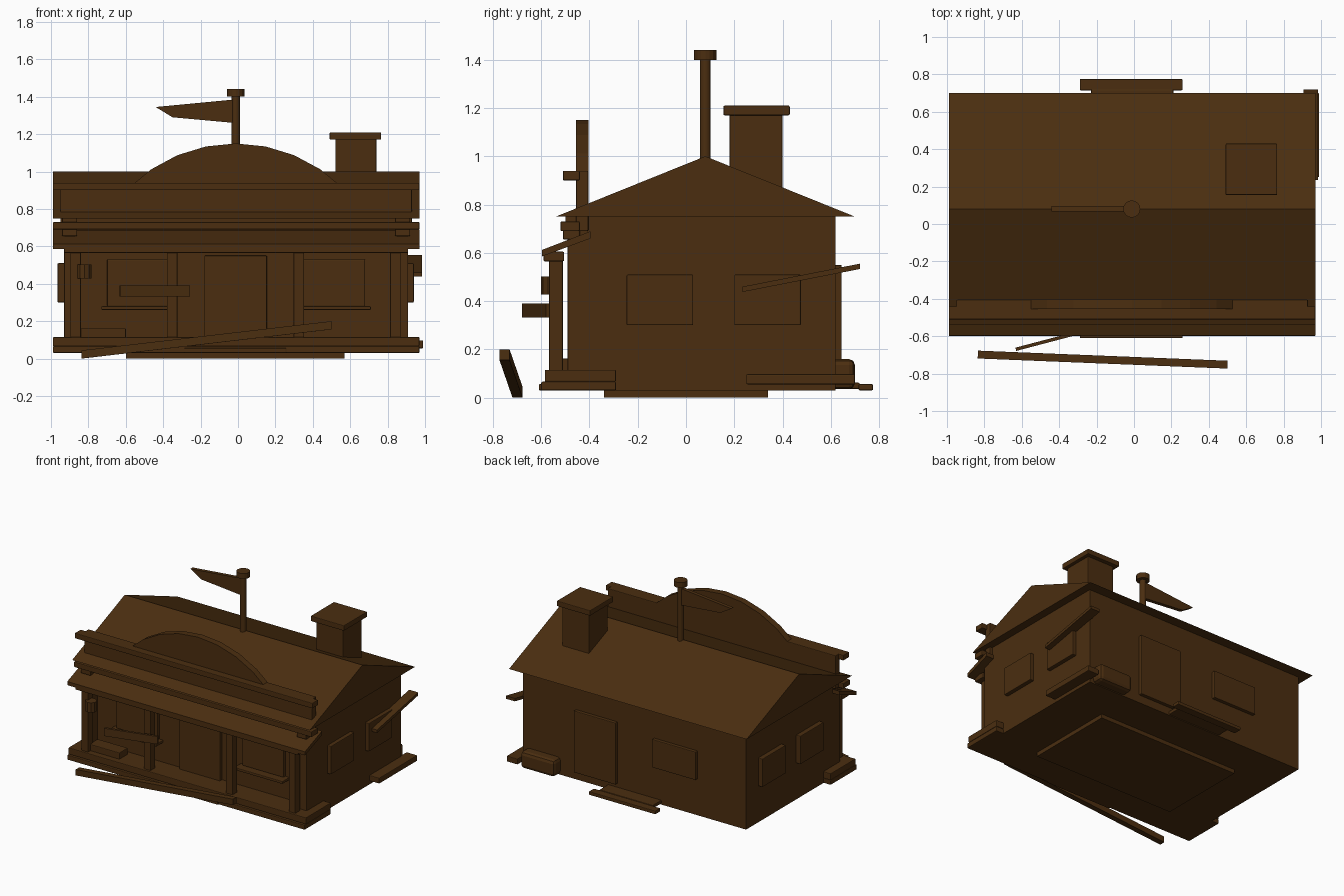
import bpy, bmesh, math
from mathutils import Vector, Matrix

old = bpy.data.objects.get("Cube")
if old:
    bpy.data.objects.remove(old, do_unlink=True)

wood = bpy.data.materials.new("dark brown wood")
wood.use_nodes = True
brown = (0.07, 0.027, 0.005, 1)
wood.diffuse_color = brown
wood.node_tree.nodes["Principled BSDF"].inputs["Base Color"].default_value = brown


def finish(name, bm, bevel=0.0):
    bmesh.ops.recalc_face_normals(bm, faces=bm.faces)
    mesh = bpy.data.meshes.new(name)
    bm.to_mesh(mesh)
    bm.free()
    mesh.materials.append(wood)
    obj = bpy.data.objects.new(name, mesh)
    bpy.context.collection.objects.link(obj)
    if bevel:
        mod = obj.modifiers.new("soft edges", 'BEVEL')
        mod.width = bevel
        mod.segments = 2
    return obj


def box(name, x, y, z, bevel=0.005):
    """Box from its x, y and z ranges."""
    bm = bmesh.new()
    bmesh.ops.create_cube(bm, size=1)
    for v in bm.verts:
        v.co = [(a + b) / 2 + c * (b - a) for (a, b), c in zip((x, y, z), v.co)]
    return finish(name, bm, bevel)


def cylinder(name, x, y, z, radius, sides=16):
    bm = bmesh.new()
    bmesh.ops.create_cone(bm, cap_ends=True, segments=sides, radius1=radius, radius2=radius,
                          depth=z[1] - z[0],
                          matrix=Matrix.Translation((x, y, (z[0] + z[1]) / 2)))
    return finish(name, bm)


def extrude(name, points, axis, span):
    """Extrude an outline along x (points are y, z) or y (points are x, z)."""
    bm = bmesh.new()
    place = (lambda p, d: (d, *p)) if axis == "x" else (lambda p, d: (p[0], d, p[1]))
    face = bm.faces.new([bm.verts.new(place(p, span[0])) for p in points])
    ext = bmesh.ops.extrude_face_region(bm, geom=[face])
    shift = [span[1] - span[0], 0, 0] if axis == "x" else [0, span[1] - span[0], 0]
    bmesh.ops.translate(bm, vec=shift,
                        verts=[g for g in ext["geom"] if isinstance(g, bmesh.types.BMVert)])
    return finish(name, bm)


def plank(name, start, end, width, height):
    """Straight board between two points, with upright sides."""
    a, b = Vector(start), Vector(end)
    d = b - a
    side = Vector((-d.y, d.x, 0)).normalized() * width / 2
    up = Vector((0, 0, height / 2))
    bm = bmesh.new()
    rings = [[bm.verts.new(p + s * side + u * up) for s, u in ((-1, -1), (1, -1), (1, 1), (-1, 1))]
             for p in (a, b)]
    bm.faces.new(rings[0])
    bm.faces.new(rings[1])
    for i in range(4):
        j = (i + 1) % 4
        bm.faces.new((rings[0][i], rings[0][j], rings[1][j], rings[1][i]))
    return finish(name, bm)


WIDE = (-0.99, 0.97)
WALL = (-0.93, 0.91)

# Foundation, walls and gabled roof
box("foundation", (-0.6, 0.57), (-0.34, 0.34), (0, 0.035), 0)
box("walls", WALL, (-0.41, 0.62), (0.03, 0.76), 0)
extrude("roof", [(-0.54, 0.75), (0.08, 1.0), (0.7, 0.75)], "x", WIDE)

# Chimney
box("chimney", (0.52, 0.74), (0.18, 0.4), (0.8, 1.18))
box("chimney_cap", (0.49, 0.765), (0.155, 0.43), (1.17, 1.21))

# Flagpole and tapering flag
cylinder("flagpole", -0.012, 0.08, (0.95, 1.41), 0.022)
cylinder("flagpole_cap", -0.012, 0.08, (1.4, 1.44), 0.046)
extrude("flag", [(-0.02, 1.385), (-0.02, 1.26), (-0.35, 1.29), (-0.44, 1.345)], "y", (0.068, 0.095))

# False front: panel, mouldings, arched crest
box("front_panel", (-0.95, 0.93), (-0.455, -0.405), (0.69, 0.94))
box("front_cornice", WIDE, (-0.51, -0.44), (0.9, 0.94))
box("lower_moulding", WIDE, (-0.52, -0.44), (0.69, 0.73))
half, rise = 0.575, 0.24
radius = (half * half + rise * rise) / (2 * rise)
sweep = math.asin(half / radius)
arch = []
for i in range(9):
    a = sweep * (1 - i / 4)
    arch.append((-0.012 + radius * math.sin(a), 1.15 - radius + radius * math.cos(a)))
extrude("arched_crest", arch, "y", (-0.455, -0.405))

# Porch deck, step and sloping cover
box("porch_base", WIDE, (-0.6, -0.29), (0.03, 0.066))
box("porch_deck", WIDE, (-0.585, -0.29), (0.066, 0.115))
box("front_step", (-0.29, 0.26), (-0.61, -0.5), (0.03, 0.056))
extrude("porch_cover", [(-0.597, 0.585), (-0.395, 0.66), (-0.395, 0.69), (-0.597, 0.612)], "x", WIDE)
box("porch_beam", WALL, (-0.59, -0.505), (0.565, 0.605))

for x in (-0.868, -0.352, 0.325, 0.842):
    box("porch_post", (x - 0.028, x + 0.028), (-0.568, -0.51), (0.11, 0.58))
for x in (-0.9, 0.88):
    box("corner_pilaster", (x - 0.03, x + 0.03), (-0.49, -0.4), (0.11, 0.755))
    box("upper_bracket", (x - 0.04, x + 0.04), (-0.5, -0.44), (0.725, 0.76))
    box("lower_bracket", (x - 0.04, x + 0.04), (-0.51, -0.44), (0.655, 0.7))

# Front door and windows
box("front_door", (-0.18, 0.155), (-0.435, -0.4), (0.11, 0.55))
for x in (-0.53, 0.51):
    box("front_window", (x - 0.17, x + 0.17), (-0.435, -0.4), (0.28, 0.53))
    box("window_sill", (x - 0.2, x + 0.2), (-0.49, -0.4), (0.26, 0.28))

# Side windows on both ends
for x in ((-0.965, -0.92), (0.9, 0.94)):
    for y in (-0.108, 0.338):
        box("side_window", x, (y - 0.138, y + 0.138), (0.3, 0.51))

# Back door, window and steps
box("back_door", (0.13, 0.475), (0.61, 0.645), (0.09, 0.55))
box("back_window", (-0.53, -0.17), (0.61, 0.645), (0.3, 0.51))
box("back_upper_step", (-0.23, 0.21), (0.6, 0.72), (0.036, 0.062))
box("back_lower_step", (-0.29, 0.26), (0.715, 0.775), (0.03, 0.056))

# Side platform with the leaning board above it
box("side_platform", (0.9, 0.99), (0.25, 0.7), (0.055, 0.097))
plank("leaning_board", (0.945, 0.235, 0.449), (0.945, 0.72, 0.544), 0.075, 0.022)

# Trough at the back corner, bench and lantern on the porch
box("back_trough", (0.6, 0.88), (0.6, 0.7), (0.035, 0.16), 0.025)
box("porch_bench", (-0.85, -0.6), (-0.54, -0.44), (0.11, 0.162))
cylinder("lantern", -0.82, -0.56, (0.428, 0.502), 0.04, 10)

# Hanging board and fallen beam in front
plank("hanging_board", (-0.632, -0.67, 0.362), (-0.26, -0.572, 0.362), 0.018, 0.058)
plank("fallen_beam", (-0.835, -0.698, 0.022), (0.5, -0.752, 0.178), 0.042, 0.044)
